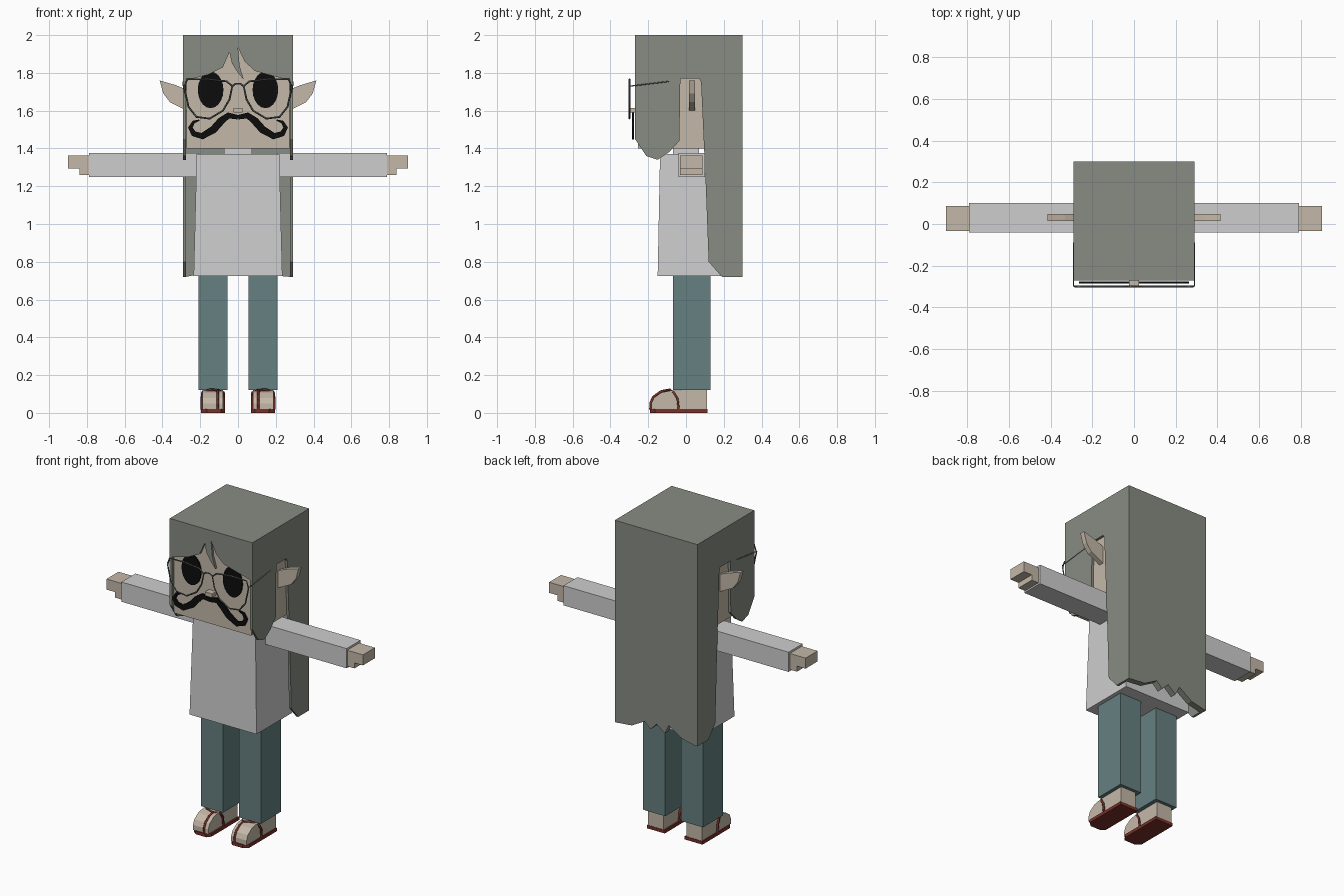
import bpy, bmesh, math
from mathutils import Vector

cube = bpy.data.objects.get("Cube")
if cube:
    bpy.data.objects.remove(cube, do_unlink=True)


def material(name, hex_code):
    rgb = [int(hex_code[i:i + 2], 16) / 255 for i in (0, 2, 4)]
    lin = [c / 12.92 if c < 0.04 else ((c + 0.055) / 1.055) ** 2.4 for c in rgb]
    m = bpy.data.materials.new(name)
    m.use_nodes = True
    m.diffuse_color = (*lin, 1)
    m.node_tree.nodes["Principled BSDF"].inputs["Base Color"].default_value = (*lin, 1)
    return m


HAIR = material("grey_green_hair", "888c82")
SKIN = material("pale_skin", "c4b8a8")
SHIRT = material("white_cloth", "cecece")
TROUSER = material("teal_cloth", "668080")
LEATHER = material("red_brown_leather", "7a3029")
BLACK = material("black", "0c0c0c")
WIRE = material("dark_wire", "59605c")


def link(name, mesh, mat):
    mesh.materials.clear()
    mesh.materials.append(mat)
    ob = bpy.data.objects.new(name, mesh)
    bpy.context.collection.objects.link(ob)
    return ob


def prism(name, pts, axis, a, b, mat, taper=1.0):
    """Extrude a 2D outline along an axis from a to b, scaling the far end."""
    def place(p, d):
        u, v = p
        return {"x": (d, u, v), "y": (u, d, v), "z": (u, v, d)}[axis]
    bm = bmesh.new()
    centre = sum((Vector(p) for p in pts), Vector((0, 0))) / len(pts)
    far = [centre + (Vector(p) - centre) * taper for p in pts]
    lo = [bm.verts.new(place(p, a)) for p in pts]
    hi = [bm.verts.new(place(p, b)) for p in far]
    bm.faces.new(lo)
    bm.faces.new(hi)
    for i in range(len(pts)):
        j = (i + 1) % len(pts)
        bm.faces.new((lo[i], lo[j], hi[j], hi[i]))
    bmesh.ops.recalc_face_normals(bm, faces=bm.faces)
    mesh = bpy.data.meshes.new(name)
    bm.to_mesh(mesh)
    bm.free()
    return link(name, mesh, mat)


def box(name, x, y, z, mat, taper=1.0):
    pts = [(x[0], y[0]), (x[1], y[0]), (x[1], y[1]), (x[0], y[1])]
    return prism(name, pts, "z", z[0], z[1], mat, taper)


def tube(name, paths, radius, mat, closed=False):
    """Thin wire through each path of points, turned into a mesh."""
    cu = bpy.data.curves.new(name, "CURVE")
    cu.dimensions = "3D"
    cu.bevel_depth = radius
    cu.bevel_resolution = 0
    cu.use_fill_caps = True
    for path in paths:
        sp = cu.splines.new("POLY")
        sp.points.add(len(path) - 1)
        for p, co in zip(sp.points, path):
            p.co = (*co, 1)
        sp.use_cyclic_u = closed
    tmp = bpy.data.objects.new(name + "_path", cu)
    bpy.context.collection.objects.link(tmp)
    mesh = bpy.data.meshes.new_from_object(tmp.evaluated_get(bpy.context.evaluated_depsgraph_get()))
    bpy.data.objects.remove(tmp, do_unlink=True)
    return link(name, mesh, mat)


def ribbon(points):
    """Outline of a stroke given as (u, v, half width)."""
    left, right = [], []
    for i, (u, v, w) in enumerate(points):
        a, b = points[max(i - 1, 0)], points[min(i + 1, len(points) - 1)]
        t = Vector((b[0] - a[0], b[1] - a[1])).normalized()
        left.append((u - t.y * w, v + t.x * w))
        right.append((u + t.y * w, v - t.x * w))
    return left + right[::-1]


# Head, nose, neck and tunic
box("head", (-.272, .272), (-.255, .26), (1.40, 1.98), SKIN)
box("nose", (-.025, .025), (-.295, -.25), (1.59, 1.615), SKIN)
box("neck_collar", (-.075, .075), (-.07, .07), (1.36, 1.40), SHIRT)
box("tunic", (-.235, .235), (-.15, .21), (.725, 1.37), SHIRT, .93)

# Hair: crown, fringe, back curtain with ragged hem
box("hair_crown", (-.275, .275), (-.255, .26), (1.98, 2), HAIR)
fringe = [(-.275, 2), (-.275, 1.76), (-.16, 1.79), (-.08, 1.83), (-.045, 1.91),
          (-.032, 1.85), (0, 1.80), (.03, 1.765), (.008, 1.84), (0, 1.935),
          (.035, 1.86), (.09, 1.81), (.18, 1.785), (.275, 1.76), (.275, 2)]
prism("hair_fringe", fringe, "y", -.27, -.255, HAIR)
hem = [(-.275, 2), (-.275, .72), (-.18, .74), (-.09, .80), (-.06, .74), (-.005, .785),
       (.04, .74), (.08, .78), (.17, .73), (.275, .72), (.275, 2)]
prism("hair_back", hem, "y", .26, .30, HAIR)
curtain = [(-.27, 2), (.30, 2), (.30, .72), (.19, .72), (.12, .80), (.105, 1.2),
           (.08, 1.75), (.07, 1.77), (-.03, 1.77), (-.035, 1.44), (-.09, 1.38),
           (-.15, 1.34), (-.21, 1.36), (-.27, 1.45)]

# Outlines shared by both sides
ear = [(.27, 1.71), (.33, 1.735), (.415, 1.76), (.395, 1.69), (.36, 1.645), (.27, 1.60)]
stroke = [(0, 1.565, .012), (.05, 1.575, .016), (.09, 1.545, .02), (.13, 1.5, .02),
          (.19, 1.465, .017), (.235, 1.478, .015), (.252, 1.51, .012), (.235, 1.54, .008),
          (.205, 1.55, .003)]
foot = [(.11, .018), (.11, .125), (-.08, .118), (-.13, .108), (-.17, .08), (-.183, .05), (-.183, .018)]
lens = [(.03, 1.73), (.06, 1.755), (.16, 1.767), (.27, 1.765), (.284, 1.72), (.262, 1.62),
        (.22, 1.567), (.15, 1.558), (.08, 1.6), (.045, 1.66)]

for s, side in ((1, "left"), (-1, "right")):
    def flip(pts):
        return [(s * p[0], *p[1:]) for p in pts]

    def span(a, b):
        return sorted((s * a, s * b))

    prism(side + "_hair_curtain", curtain, "x", s * .275, s * .29, HAIR)
    prism(side + "_ear", flip(ear), "y", .015, .047, SKIN)

    # Arm and stepped hand
    box(side + "_sleeve", span(.21, .79), (-.04, .10), (1.25, 1.375), SHIRT)
    box(side + "_hand", span(.79, .90), (-.033, .087), (1.295, 1.362), SKIN)
    box(side + "_palm", span(.79, .84), (-.033, .087), (1.26, 1.295), SKIN)

    # Trouser leg, foot and sandal
    box(side + "_trouser_leg", span(.055, .21), (-.07, .13), (.12, .73), TROUSER)
    prism(side + "_foot", foot, "x", s * .08, s * .188, SKIN)
    sole = [(.07, .113), (.07, -.165), (.09, -.19), (.165, -.19), (.195, -.165), (.195, .113)]
    prism(side + "_sandal_sole", flip(sole), "z", 0, .02, LEATHER)
    post = [(.107, -.188, .018), (.107, -.186, .055), (.107, -.172, .085), (.107, -.132, .113), (.107, -.1, .12)]
    outer = [(.107, -.1, .12), (.15, -.085, .122), (.19, -.065, .108), (.193, -.045, .075), (.193, -.038, .018)]
    inner = [(.107, -.1, .12), (.076, -.065, .108), (.075, -.045, .075), (.075, -.038, .018)]
    tube(side + "_sandal_strap", [flip(post), flip(outer), flip(inner)], .007, LEATHER)

    # Eye and half of the moustache
    oval = [(s * .145 + .068 * math.cos(t * math.tau / 20), 1.71 + .097 * math.sin(t * math.tau / 20))
            for t in range(20)]
    prism(side + "_eye", oval, "y", -.262, -.254, BLACK)
    prism(side + "_moustache", ribbon(flip(stroke)), "y", -.285, -.275, BLACK)

    # Spectacle rim and temple
    tube(side + "_spectacle_rim", [[(s * u, -.30, v) for u, v in lens]], .005, WIRE, True)
    tube(side + "_spectacle_temple", [flip([(.28, -.30, 1.73), (.29, -.296, 1.73), (.29, -.09, 1.755)])],
         .003, WIRE)

tube("spectacle_bridge", [[(-.035, -.30, 1.725), (-.015, -.30, 1.742), (.015, -.30, 1.742),
                           (.035, -.30, 1.725)]], .005, WIRE)
